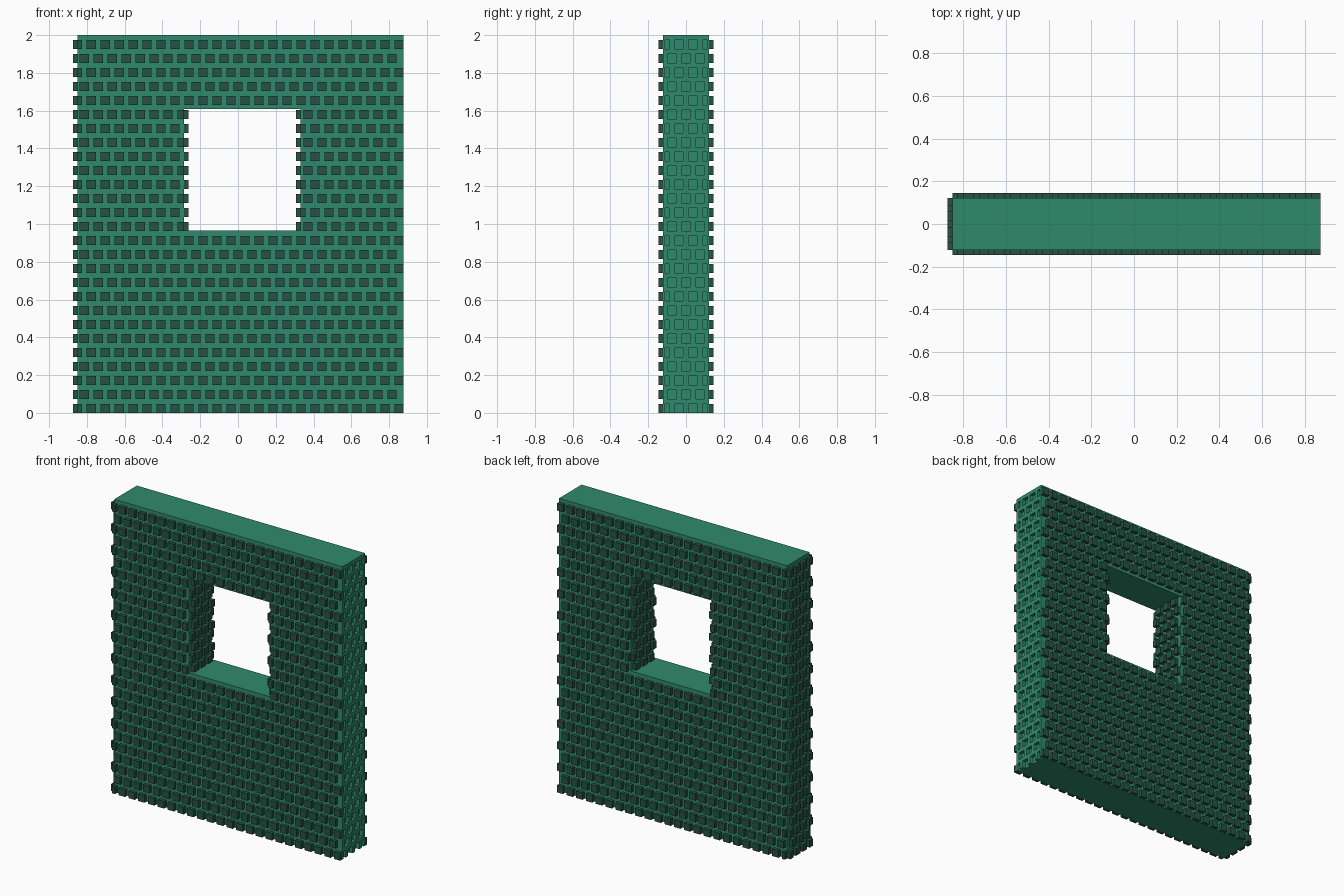
import bpy, bmesh

old = bpy.data.objects.get("Cube")
if old:
    bpy.data.objects.remove(old, do_unlink=True)

ROWS = 27
PITCH = 2.0 / ROWS           # spacing of the studs
STUD = 0.048                 # width of one stud
X0, X1 = -0.85, 0.875        # wall ends
Y = 0.122                    # half thickness of the core
RAISE = 0.024                # stud height
WX0, WX1, WZ0, WZ1 = -0.285, 0.332, 0.965, 1.61   # window opening


def material(name, rgb):
    m = bpy.data.materials.new(name)
    m.use_nodes = True
    m.diffuse_color = (*rgb, 1)
    m.node_tree.nodes["Principled BSDF"].inputs["Base Color"].default_value = (*rgb, 1)
    return m


GREEN = material("green", (0.030, 0.255, 0.150))
DARK = material("dark green", (0.020, 0.085, 0.057))


def finish(bm, name, mat):
    bmesh.ops.recalc_face_normals(bm, faces=bm.faces[:])
    me = bpy.data.meshes.new(name)
    bm.to_mesh(me)
    bm.free()
    me.materials.append(mat)
    ob = bpy.data.objects.new(name, me)
    bpy.context.scene.collection.objects.link(ob)
    return ob


def boxes(name, mat, items):
    """One mesh of boxes, each given as (x0, x1, y0, y1, z0, z1)."""
    bm = bmesh.new()
    for x0, x1, y0, y1, z0, z1 in items:
        vs = bmesh.ops.create_cube(bm, size=1)["verts"]
        for v in vs:
            v.co = (x1 if v.co.x > 0 else x0,
                    y1 if v.co.y > 0 else y0,
                    z1 if v.co.z > 0 else z0)
    return finish(bm, name, mat)


def row_z(r):
    return r * PITCH, r * PITCH + STUD


def clip(spans, lo, hi):
    out = [(max(a, lo), min(b, hi)) for a, b in spans]
    return [(a, b) for a, b in out if b - a > 0.006]


def long_spans(r):
    """Staggered stud spans along the wall, leaving out the window."""
    n, start = (24, -0.875) if r % 2 == 0 else (23, -0.875 + PITCH / 2)
    s = [(start + i * PITCH, start + i * PITCH + STUD) for i in range(n)]
    if 13 <= r <= 21:
        return clip(s, X0, WX0) + clip(s, WX1, X1)
    return clip(s, X0, X1)


def short_spans(r, limit):
    """Staggered stud spans across the wall thickness."""
    n = 4 if r % 2 == 0 else 3
    c = [(i - (n - 1) / 2) * PITCH for i in range(n)]
    return clip([(k - STUD / 2, k + STUD / 2) for k in c], -limit, limit)


# Core wall: a grid of panels with the window left out, given thickness
xs, zs = (X0, WX0, WX1, X1 - RAISE), (0, WZ0, WZ1, 2)
bm = bmesh.new()
grid = [[bm.verts.new((x, -Y, z)) for z in zs] for x in xs]
for i in range(3):
    for j in range(3):
        if (i, j) != (1, 1):
            bm.faces.new((grid[i][j], grid[i + 1][j], grid[i + 1][j + 1], grid[i][j + 1]))
ext = bmesh.ops.extrude_face_region(bm, geom=bm.faces[:], use_keep_orig=True)
for g in ext["geom"]:
    if isinstance(g, bmesh.types.BMVert):
        g.co.y = Y
finish(bm, "wall_core", GREEN)

# Left end: a lattice that leaves square recesses
lattice = []
for r in range(ROWS):
    z0, z1 = row_z(r)
    lattice.append((X1 - RAISE, X1, -Y, Y, z1, (r + 1) * PITCH))
    edge = -Y
    for a, b in short_spans(r, Y - 0.012) + [(Y, Y)]:
        lattice.append((X1 - RAISE, X1, edge, a, z0, z1))
        edge = b
boxes("left_end_lattice", GREEN, lattice)

# Studs on the front and back faces
for name, side in (("front_studs", -1), ("back_studs", 1)):
    y0, y1 = sorted((side * (Y - 0.002), side * (Y + RAISE)))
    boxes(name, DARK, [(a, b, y0, y1, *row_z(r))
                       for r in range(ROWS) for a, b in long_spans(r)])

# Studs on the right end and on both sides of the window
for name, x0, x1, rows in (
        ("right_end_studs", X0 - RAISE, X0 + 0.002, range(ROWS)),
        ("window_right_studs", WX0 - 0.002, WX0 + RAISE, range(13, 22)),
        ("window_left_studs", WX1 - RAISE, WX1 + 0.002, range(13, 22))):
    boxes(name, DARK, [(x0, x1, a, b, *row_z(r))
                       for r in rows for a, b in short_spans(r, Y)])
